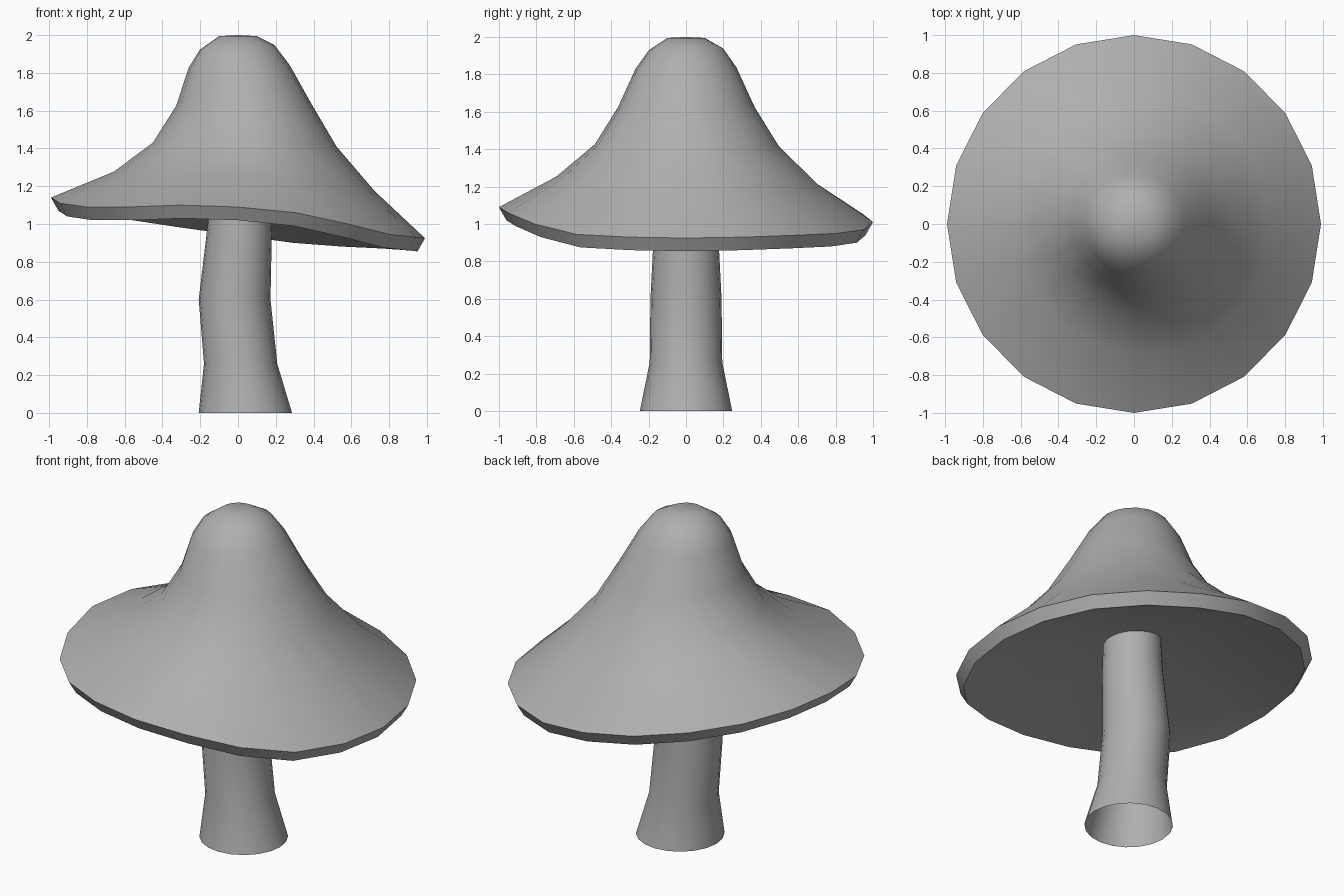
import bpy, bmesh
from math import cos, sin, pi, radians

cube = bpy.data.objects.get("Cube")
if cube:
    bpy.data.objects.remove(cube, do_unlink=True)

SIDES = 20
ANGLES = [2 * pi * i / SIDES for i in range(SIDES)]

grey = bpy.data.materials.new("mushroom_grey")
grey.use_nodes = True
grey.diffuse_color = (0.43, 0.43, 0.43, 1)
grey.node_tree.nodes["Principled BSDF"].inputs["Base Color"].default_value = grey.diffuse_color


def loft(name, rings, tip=None, base=None):
    """Skin a list of vertex rings, optionally closed by fans to a tip and a base point."""
    bm = bmesh.new()
    loops = [[bm.verts.new(p) for p in ring] for ring in rings]
    for a, b in zip(loops, loops[1:]):
        for i in range(SIDES):
            j = (i + 1) % SIDES
            bm.faces.new((a[i], b[i], b[j], a[j]))
    for point, loop in ((tip, loops[0]), (base, loops[-1])):
        if point:
            v = bm.verts.new(point)
            for i in range(SIDES):
                bm.faces.new((v, loop[i], loop[(i + 1) % SIDES]))
    bmesh.ops.recalc_face_normals(bm, faces=bm.faces)
    mesh = bpy.data.meshes.new(name)
    bm.to_mesh(mesh)
    bm.free()
    mesh.materials.append(grey)
    obj = bpy.data.objects.new(name, mesh)
    bpy.context.collection.objects.link(obj)
    bpy.ops.object.select_all(action='DESELECT')
    obj.select_set(True)
    bpy.context.view_layer.objects.active = obj
    bpy.ops.object.shade_smooth_by_angle(angle=radians(50))


# Wavy brim height, counter-clockwise from +x
BRIM = [.925, .93, .94, .95, .97, 1.01, 1.05, 1.09, 1.12, 1.14,
        1.14, 1.11, 1.09, 1.09, 1.10, 1.09, 1.06, 1.00, .945, .93]
MEAN = 1.03


def cap_ring(radius, z, shift, wave, squeeze):
    """Ring that follows the brim wave partly and is pinched on the front right side."""
    ring = []
    for a, brim in zip(ANGLES, BRIM):
        r = radius * (1 - squeeze * max(0, cos(a - radians(225))) ** 4)
        ring.append((0.99 * r * cos(a) + shift, r * sin(a), z + wave * (brim - MEAN)))
    return ring


# Cap: radius, height, x shift, share of brim wave, pinch
cap_profile = [
    (.10, 1.995, 0, 0, 0),
    (.20, 1.935, -.005, -.12, 0),
    (.27, 1.835, .005, -.08, .01),
    (.367, 1.625, .032, 0, .04),
    (.495, 1.42, .032, .1, .06),
    (.70, 1.225, .03, .48, .04),
    (1.0, MEAN, 0, 1, 0),
    (.96, MEAN - .07, 0, 1, 0),
]
loft("cap", [cap_ring(*p) for p in cap_profile], (0, 0, 2.0), (0, 0, 1.23))

# Stem: x centre, radius, height; open at the bottom
stem_profile = [(.012, .16, 1.24), (.01, .17, 1.0), (-.018, .19, .6),
                (.014, .194, .26), (.039, .247, 0)]
loft("stem", [[(c + r * cos(a), r * sin(a), z) for a in ANGLES]
              for c, r, z in stem_profile])
